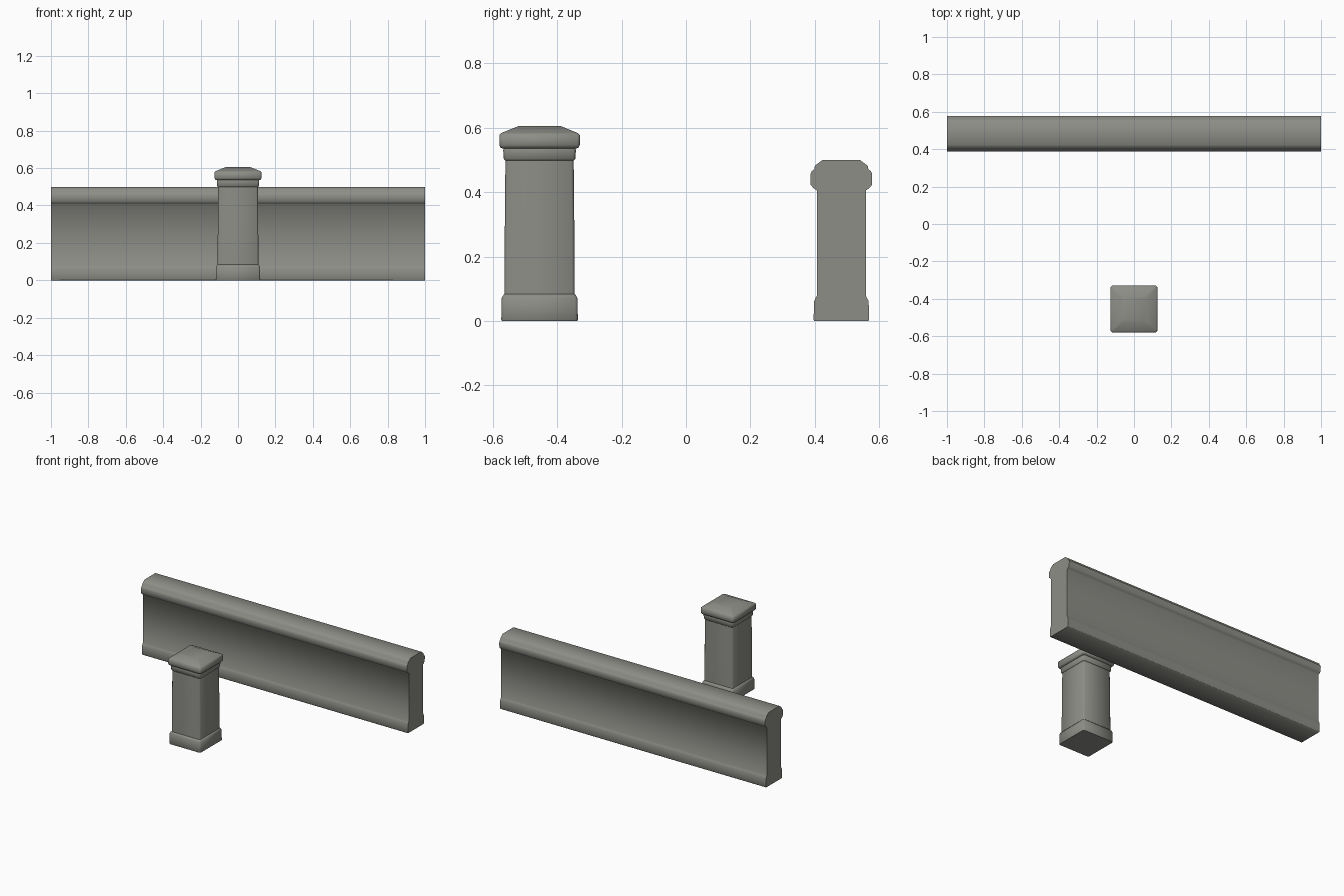
import bpy, bmesh, math

old = bpy.data.objects.get("Cube")
if old:
    bpy.data.objects.remove(old, do_unlink=True)

# Single stone colour
stone = bpy.data.materials.new("warm_grey_stone")
stone.use_nodes = True
colour = (0.27, 0.27, 0.245, 1)
stone.diffuse_color = colour
stone.node_tree.nodes["Principled BSDF"].inputs["Base Color"].default_value = colour


def loft(name, rings, location, angle):
    """Skin a list of closed point rings and cap both ends."""
    bm = bmesh.new()
    loops = [[bm.verts.new(p) for p in ring] for ring in rings]
    n = len(loops[0])
    for a, b in zip(loops, loops[1:]):
        for i in range(n):
            j = (i + 1) % n
            bm.faces.new((a[i], a[j], b[j], b[i]))
    bm.faces.new(loops[0][::-1])
    bm.faces.new(loops[-1])
    bmesh.ops.recalc_face_normals(bm, faces=bm.faces)
    mesh = bpy.data.meshes.new(name)
    bm.to_mesh(mesh)
    bm.free()
    mesh.materials.append(stone)
    obj = bpy.data.objects.new(name, mesh)
    obj.location = location
    bpy.context.collection.objects.link(obj)
    bpy.ops.object.select_all(action="DESELECT")
    obj.select_set(True)
    bpy.context.view_layer.objects.active = obj
    bpy.ops.object.shade_smooth_by_angle(angle=math.radians(angle))
    return obj


def square_ring(half, z, cut=0.008):
    """Square outline with small chamfered corners."""
    inner = half - cut
    ring = []
    for k in range(4):
        c, s = round(math.cos(k * math.pi / 2)), round(math.sin(k * math.pi / 2))
        for x, y in ((half, -inner), (half, inner)):
            ring.append((x * c - y * s, x * s + y * c, z))
    return ring


def pillar_part(name, profile):
    return loft(name, [square_ring(h, z) for h, z in profile], (0, -0.455, 0), 50)


# Square pillar: plinth, shaft, collar and sloped cap
pillar_part("pillar_base", [(0.117, 0), (0.119, 0.004), (0.118, 0.07), (0.114, 0.078), (0.109, 0.084)])
pillar_part("pillar_shaft", [(0.109, 0.08), (0.108, 0.3), (0.106, 0.502)])
pillar_part("pillar_collar", [(0.107, 0.498), (0.111, 0.503), (0.113, 0.53), (0.111, 0.54)])
pillar_part("pillar_cap", [(0.112, 0.535), (0.121, 0.538), (0.125, 0.546),
                           (0.125, 0.578), (0.118, 0.584), (0.066, 0.605)])

# Long wall: half profile mirrored and extruded along x
half_profile = [(0.084, 0), (0.086, 0.003), (0.085, 0.06), (0.08, 0.071), (0.076, 0.078),
                (0.076, 0.405), (0.086, 0.412), (0.095, 0.422), (0.096, 0.455),
                (0.092, 0.465), (0.084, 0.471), (0.082, 0.482), (0.058, 0.5)]
outline = half_profile + [(-y, z) for y, z in reversed(half_profile)]
loft("wall", [[(x, y, z) for y, z in outline] for x in (-1, 1)], (0, 0.4825, 0), 60)
